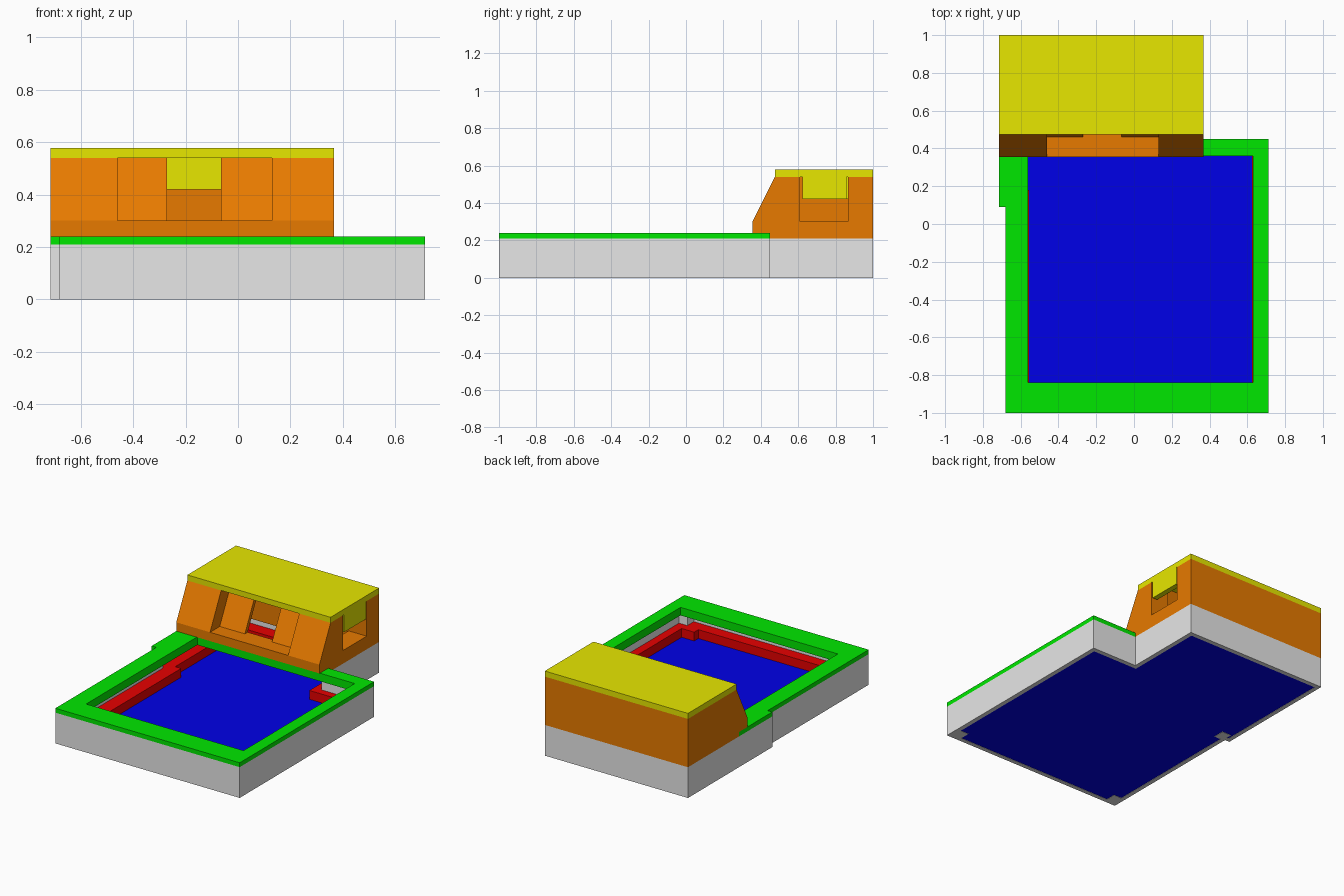
import bpy, bmesh
from mathutils import Vector

if "Cube" in bpy.data.objects:
    bpy.data.objects.remove(bpy.data.objects["Cube"])


def material(name, rgb):
    m = bpy.data.materials.new(name)
    m.diffuse_color = (*rgb, 1)
    m.use_nodes = True
    m.node_tree.nodes["Principled BSDF"].inputs["Base Color"].default_value = m.diffuse_color
    return m


GREY = material("light grey", (0.8, 0.8, 0.8))
GREEN = material("green", (0, 0.8, 0))
BLUE = material("blue", (0, 0, 0.8))
RED = material("red", (0.8, 0, 0))
ORANGE = material("orange", (0.8, 0.195, 0))
YELLOW = material("yellow", (0.8, 0.8, 0))


def finish(name, bm, mat):
    bmesh.ops.recalc_face_normals(bm, faces=bm.faces)
    me = bpy.data.meshes.new(name)
    bm.to_mesh(me)
    bm.free()
    ob = bpy.data.objects.new(name, me)
    bpy.context.collection.objects.link(ob)
    if mat:
        me.materials.append(mat)
    return ob


def prism(name, pts, lo, hi, mat=None, axis="z"):
    """Extrude an outline along z (points are x,y) or along x (points are y,z)."""
    place = (lambda p, t: (p[0], p[1], t)) if axis == "z" else (lambda p, t: (t, p[0], p[1]))
    bm = bmesh.new()
    a = [bm.verts.new(place(p, lo)) for p in pts]
    b = [bm.verts.new(place(p, hi)) for p in pts]
    bm.faces.new(a)
    bm.faces.new(b)
    for i in range(len(pts)):
        j = (i + 1) % len(pts)
        bm.faces.new((a[i], a[j], b[j], b[i]))
    return finish(name, bm, mat)


def box(name, x0, x1, y0, y1, z0, z1, mat=None):
    return prism(name, [(x0, y0), (x1, y0), (x1, y1), (x0, y1)], z0, z1, mat)


def ring(name, outer, inner, z0, z1, mat):
    """Band between two outlines with matching point counts."""
    bm = bmesh.new()
    loops = [[bm.verts.new((x, y, z)) for x, y in pts]
             for pts, z in ((outer, z0), (outer, z1), (inner, z1), (inner, z0))]
    n = len(outer)
    for k in range(4):
        p, q = loops[k], loops[(k + 1) % 4]
        for i in range(n):
            j = (i + 1) % n
            bm.faces.new((p[i], p[j], q[j], q[i]))
    return finish(name, bm, mat)


def inset(pts, d):
    """Move a counter-clockwise right-angled outline inward."""
    out = []
    for i, p in enumerate(pts):
        p = Vector(p)
        e0 = (p - Vector(pts[i - 1])).normalized()
        e1 = (Vector(pts[(i + 1) % len(pts)]) - p).normalized()
        out.append((p.x - d * (e0.y + e1.y), p.y + d * (e0.x + e1.x)))
    return out


def cut(target, cutter):
    cutter.hide_render = True
    cutter.hide_viewport = True
    m = target.modifiers.new(cutter.name, "BOOLEAN")
    m.operation = "DIFFERENCE"
    m.solver = "EXACT"
    m.object = cutter


# Basin: thin outer shell, floor and corner posts
OUTLINE = [(-.68, -1), (.713, -1), (.713, .45), (.367, .45),
           (.367, 1), (-.715, 1), (-.715, .09), (-.68, .09)]
INNER = inset(OUTLINE, .03)
ring("basin_wall", OUTLINE, INNER, 0, .21, GREY)
prism("basin_floor", INNER, .002, .035, BLUE)
for name, x, y in (("post_front_left", -.66, -.98), ("post_front_right", .62, -.98),
                   ("post_side", -.67, .08)):
    box(name, x, x + .07, y, y + .08, 0, .208 if y < 0 else .08, GREY)

# Ledge running round the inside of the basin, stepping round the corners
ring("inner_ledge",
     [(-.65, -.9), (-.65, -.97), (-.57, -.97), (.6, -.97), (.683, -.97), (.683, -.9)] + INNER[2:],
     [(-.555, -.845), (-.46, -.845), (-.46, -.89), (.53, -.89), (.53, -.845), (.625, -.845),
      (.625, .37), (.28, .37), (.28, .88), (-.6, .88), (-.6, .18), (-.555, .18)],
     .035, .095, RED)

# Flat rim overhanging the basin, with a lip turned down round the opening
HOLE = [(-.56, -.84), (.63, -.84), (.63, .36), (-.56, .36)]
ring("rim", [(-.68, -1), (.713, -1), (.713, .45), (-.715, .45), (-.715, .09), (-.68, .09)],
     HOLE + [(-.56, .2), (-.56, .1)], .21, .24, GREEN)
ring("rim_lip", inset(HOLE, -.03), HOLE, .185, .211, GREEN)

# House body with sloped front, hollow inside
house = prism("house_body", [(.355, .24), (.45, .24), (.45, .21), (1, .21), (1, .54),
                             (.475, .54), (.355, .30)], -.715, .367, ORANGE, "x")
cut(house, prism("cavity_cutter", [(.49, .1), (.49, .3), (.61, .54), (.61, .7), (.866, .7), (.866, .1)],
                 -.58, .23, None, "x"))
cut(house, box("side_slot_cutter", .2, .5, .61, .865, .3, .7))
# Front recess follows the slope; a doorway opens its middle
cut(house, prism("recess_cutter", [(.2, .30), (.46, .30), (.60, .58), (.2, .58)],
                 -.46, .13, None, "x"))
cut(house, box("doorway_cutter", -.27, -.065, .2, .7, .3, .7))
box("house_back_lip", -.58, .23, .866, .896, .185, .211, ORANGE)

# Roof slab with plates hanging in the side slot and inside the back wall
box("roof_slab", -.715, .367, .475, 1, .54, .578, YELLOW)
box("side_hanging_plate", .33, .367, .622, .858, .42, .541, YELLOW)
box("back_hanging_plate", -.57, .22, .83, .865, .42, .541, YELLOW)
